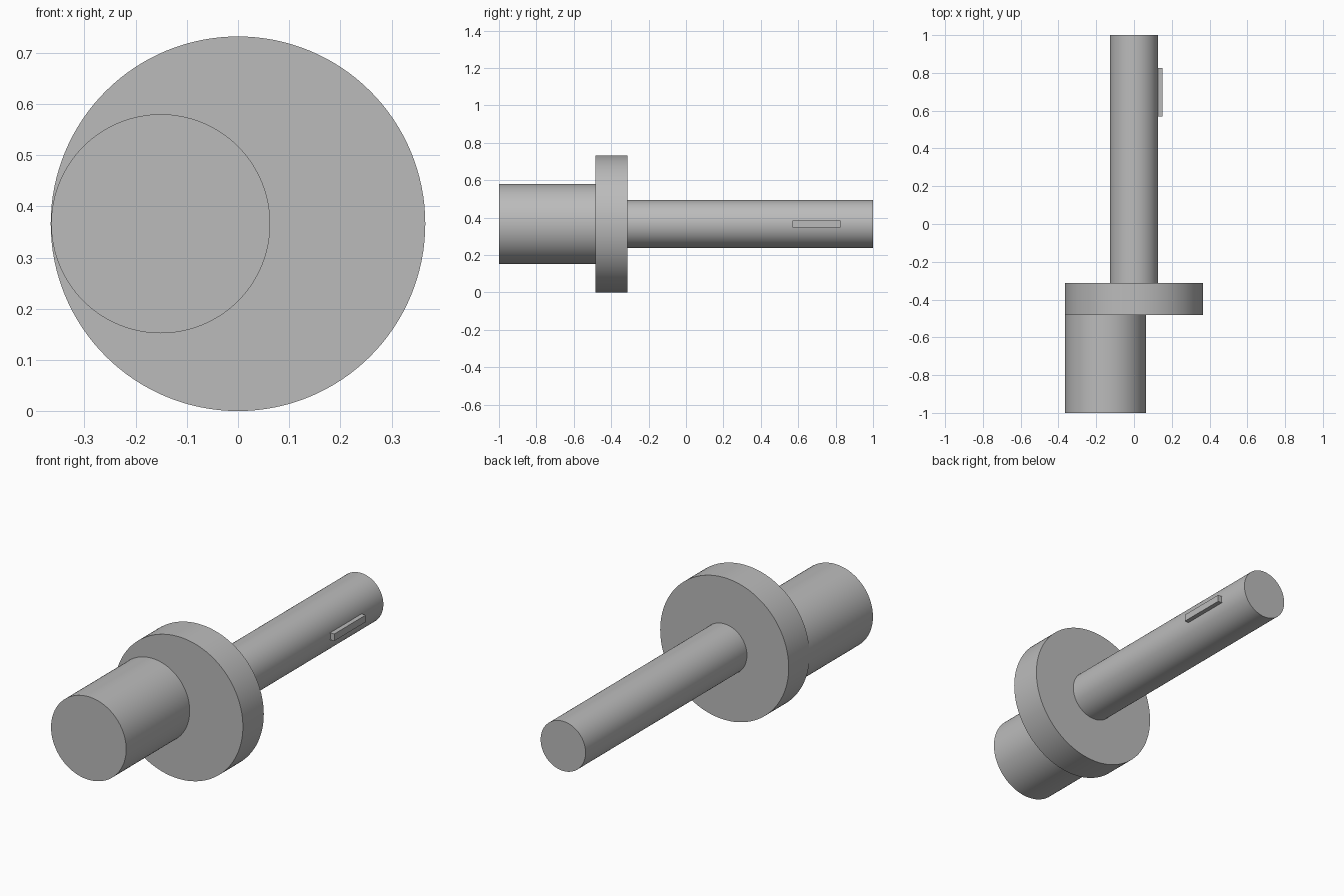
import bpy
from math import radians

cube = bpy.data.objects.get("Cube")
if cube:
    bpy.data.objects.remove(cube, do_unlink=True)

# Single grey metal colour
GREY = (0.5, 0.5, 0.5, 1.0)
metal = bpy.data.materials.new("grey metal")
metal.use_nodes = True
metal.diffuse_color = GREY
metal.node_tree.nodes["Principled BSDF"].inputs["Base Color"].default_value = GREY

AXIS_Z = 0.366


def cylinder(name, radius, y0, y1, x=0.0):
    """Smooth cylinder lying along y between y0 and y1."""
    bpy.ops.mesh.primitive_cylinder_add(
        vertices=128, radius=radius, depth=y1 - y0,
        location=(x, (y0 + y1) / 2, AXIS_Z), rotation=(radians(90), 0, 0))
    part = bpy.context.object
    part.name = name
    part.data.materials.append(metal)
    bpy.ops.object.transform_apply(location=False, rotation=True, scale=True)
    bpy.ops.object.shade_smooth_by_angle(angle=radians(30))
    return part


# Eccentric pin, round flange and drive shaft
cylinder("eccentric_pin", 0.214, -1.0, -0.483, x=-0.151)
cylinder("flange", 0.366, -0.483, -0.313)
cylinder("shaft", 0.128, -0.313, 1.0)

# Key standing out of the shaft's left side
bpy.ops.mesh.primitive_cube_add(size=1, location=(0.125, 0.697, AXIS_Z))
key = bpy.context.object
key.name = "shaft_key"
key.scale = (0.05, 0.256, 0.036)
bpy.ops.object.transform_apply(location=False, rotation=False, scale=True)
key.data.materials.append(metal)
